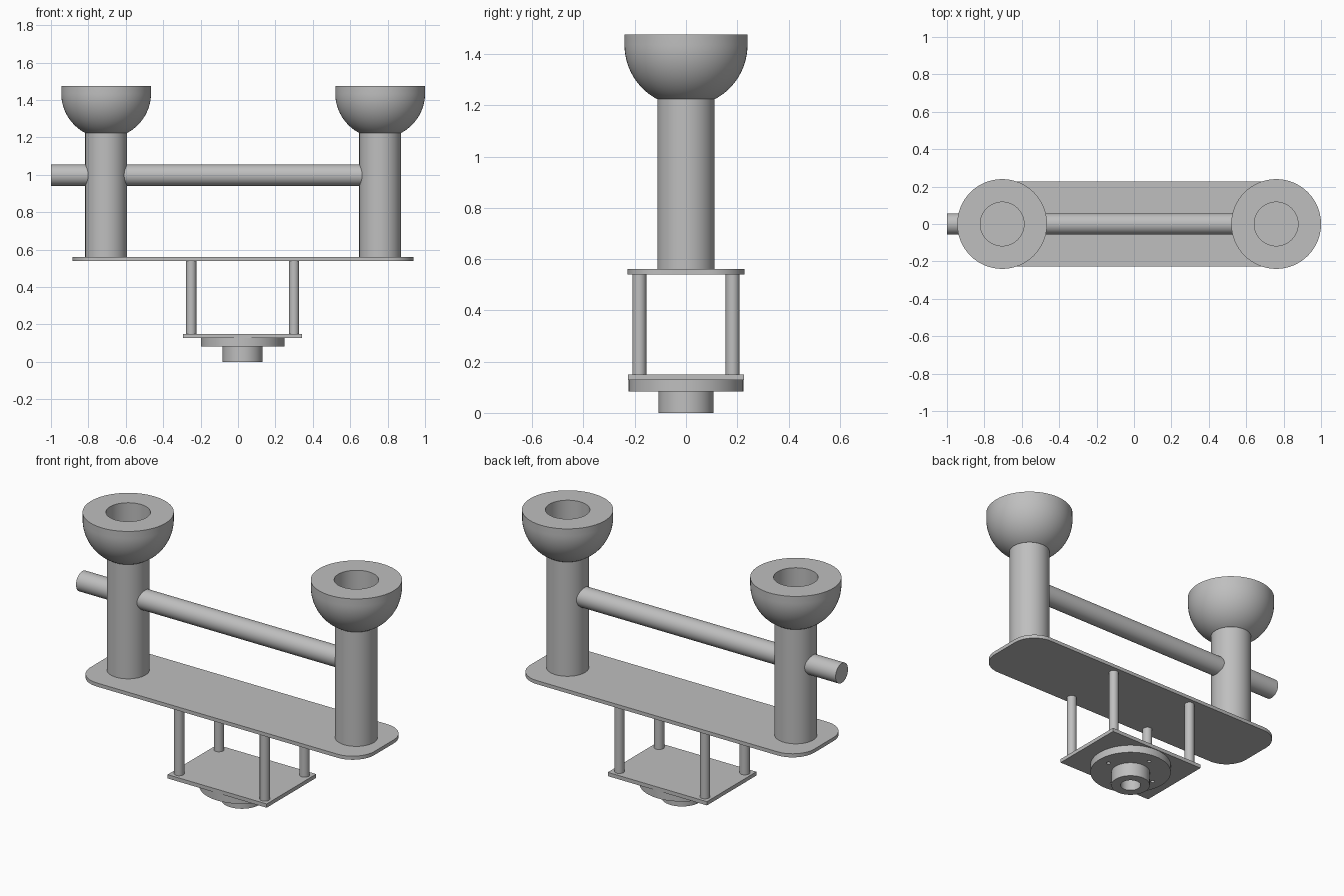
import bpy, bmesh, math
from mathutils import Vector

cube = bpy.data.objects.get("Cube")
if cube:
    bpy.data.objects.remove(cube, do_unlink=True)

grey = bpy.data.materials.new("plain grey")
grey.use_nodes = True
colour = (0.52, 0.52, 0.52, 1)
grey.diffuse_color = colour
grey.node_tree.nodes["Principled BSDF"].inputs["Base Color"].default_value = colour

MID = 0.025          # x of the base stack
PILLARS = {"right": -0.705, "left": 0.76}


def finish(name, bm, location=(0, 0, 0)):
    bmesh.ops.recalc_face_normals(bm, faces=bm.faces)
    mesh = bpy.data.meshes.new(name)
    bm.to_mesh(mesh)
    bm.free()
    mesh.materials.append(grey)
    obj = bpy.data.objects.new(name, mesh)
    obj.location = location
    bpy.context.collection.objects.link(obj)
    smooth(obj)
    return obj


def smooth(obj):
    bpy.ops.object.select_all(action='DESELECT')
    obj.select_set(True)
    bpy.context.view_layer.objects.active = obj
    bpy.ops.object.shade_smooth_by_angle(angle=math.radians(30))


def lathe(name, profile, x=0, y=0, steps=64):
    """Turn a (radius, z) profile around the vertical axis."""
    bm = bmesh.new()
    verts = [bm.verts.new((r, 0, z)) for r, z in profile]
    edges = [bm.edges.new(pair) for pair in zip(verts, verts[1:])]
    bmesh.ops.spin(bm, geom=verts + edges, cent=(0, 0, 0), axis=(0, 0, 1),
                   angle=math.tau, steps=steps)
    bmesh.ops.remove_doubles(bm, verts=bm.verts, dist=1e-5)
    return finish(name, bm, (x, y, 0))


def cylinder(name, x, y, r, z0, z1, steps=64):
    return lathe(name, [(0, z0), (r, z0), (r, z1), (0, z1)], x, y, steps)


def plate(name, x0, x1, half_y, z0, z1, corner=0):
    """Extruded rectangle, optionally with rounded corners."""
    points = []
    for i, (sx, sy) in enumerate([(1, 1), (-1, 1), (-1, -1), (1, -1)]):
        cx = (x1 - corner) if sx > 0 else (x0 + corner)
        cy = sy * (half_y - corner)
        count = 16 if corner else 1
        for k in range(count):
            a = math.pi / 2 * (i + k / max(count - 1, 1))
            points.append((cx + corner * math.cos(a), cy + corner * math.sin(a), z0))
    bm = bmesh.new()
    face = bm.faces.new([bm.verts.new(p) for p in points])
    top = bmesh.ops.extrude_face_region(bm, geom=[face])["geom"]
    bmesh.ops.translate(bm, vec=Vector((0, 0, z1 - z0)),
                        verts=[g for g in top if isinstance(g, bmesh.types.BMVert)])
    if not any(f.normal.z or f.calc_center_median().z == z0 for f in bm.faces):
        bm.faces.new([v for v in bm.verts if v.co.z == z0])
    return finish(name, bm)


# Pillars with hollowed bowl tops
RADIUS, CENTRE, RIM, BORE = 0.24, 1.436, 1.476, 0.117
start = math.asin(0.114 / RADIUS)
for side, x in PILLARS.items():
    cylinder(side + "_pillar", x, 0, 0.112, 0.55, 1.226)
    bowl = [(0, 1.225)]
    for k in range(21):
        a = start + (math.pi / 2 - start) * k / 20
        bowl.append((RADIUS * math.sin(a), CENTRE - RADIUS * math.cos(a)))
    bowl += [(RADIUS, RIM), (BORE, RIM), (BORE, 1.23), (0, 1.23)]
    lathe(side + "_bowl", bowl, x)

# Cross rod, sticking out past the right pillar
rod = cylinder("cross_rod", 0, 0, 0.057, -1.0, 0.74)
rod.rotation_euler.y = math.pi / 2
rod.location.z = 0.998

# Deck and lower plate joined by four posts
plate("deck", -0.886, 0.938, 0.228, 0.54, 0.561, corner=0.14)
plate("lower_plate", -0.293, 0.343, 0.227, 0.128, 0.15)
for sx, fb in ((-1, "right"), (1, "left")):
    for sy, lr in ((-1, "front"), (1, "back")):
        cylinder(f"{lr}_{fb}_post", MID + sx * 0.275, sy * 0.182, 0.027, 0.145, 0.545, 32)

# Flange with a bored hub, turned as one piece
flange = lathe("flange", [(0, 0.128), (0.224, 0.128), (0.224, 0.083), (0.107, 0.083),
                          (0.107, 0), (0.056, 0), (0.056, 0.12), (0, 0.12)], MID)

# Four small screw holes in the flange
for k in range(4):
    a = k * math.pi / 2
    cutter = cylinder("screw_hole_cutter", MID + 0.16 * math.cos(a), 0.16 * math.sin(a),
                      0.011, 0.05, 0.12, 16)
    cutter.hide_render = True
    bpy.context.view_layer.update()
    cut = flange.modifiers.new("screw_hole", 'BOOLEAN')
    cut.operation = 'DIFFERENCE'
    cut.solver = 'EXACT'
    cut.object = cutter
    bpy.ops.object.select_all(action='DESELECT')
    flange.select_set(True)
    bpy.context.view_layer.objects.active = flange
    bpy.ops.object.modifier_apply(modifier=cut.name)
    bpy.data.objects.remove(cutter, do_unlink=True)
smooth(flange)
